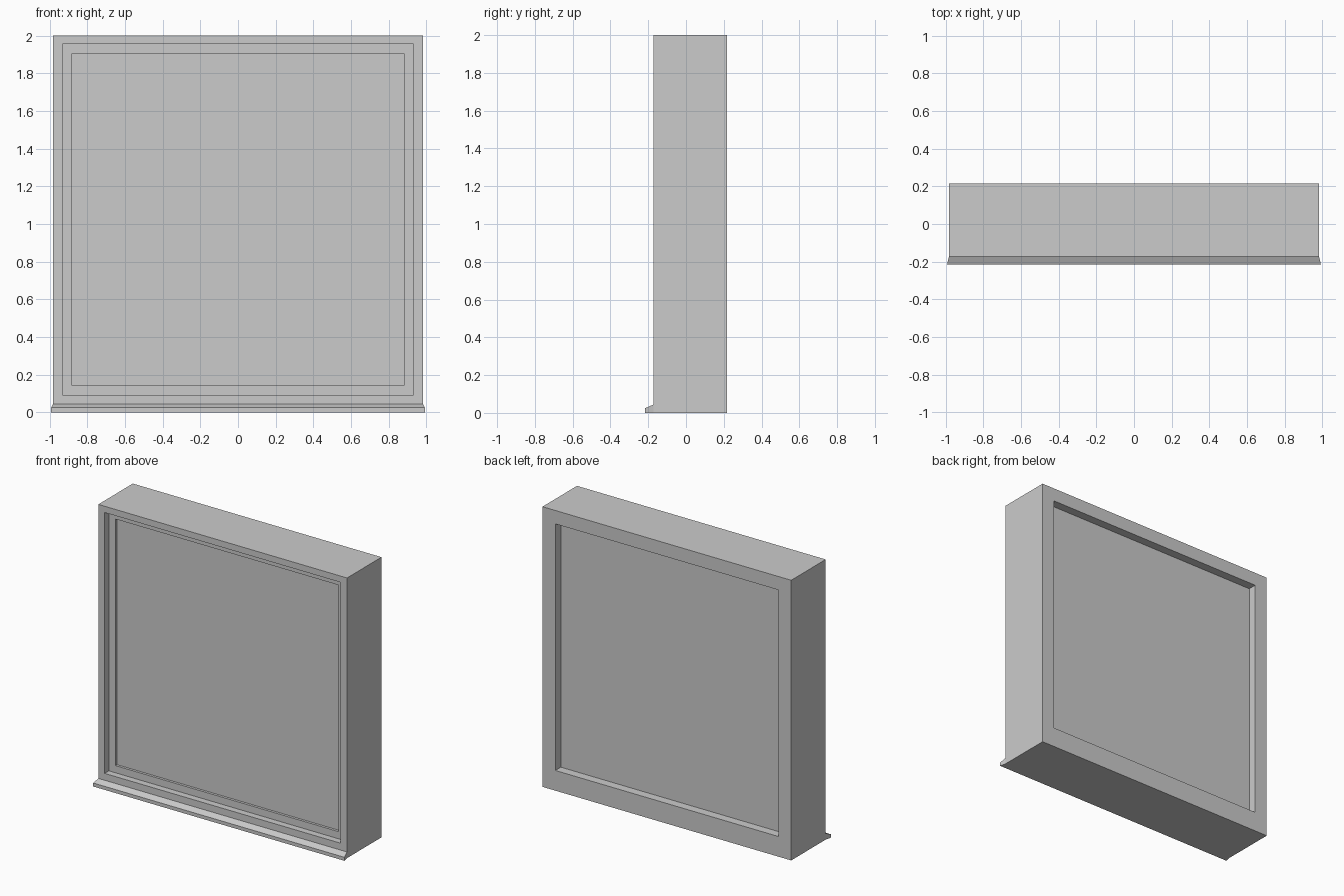
import bpy, bmesh

if "Cube" in bpy.data.objects:
    bpy.data.objects.remove(bpy.data.objects["Cube"])


def loft(name, rects, closed=False):
    """Skin a series of rectangles (half width, bottom z, top z, y)."""
    bm = bmesh.new()
    rings = [[bm.verts.new((x, y, z)) for x, z in
              ((-w, z0), (w, z0), (w, z1), (-w, z1))]
             for w, z0, z1, y in rects]
    pairs = list(zip(rings, rings[1:]))
    if closed:
        pairs.append((rings[-1], rings[0]))
    else:
        bm.faces.new(rings[0])
        bm.faces.new(rings[-1])
    for a, b in pairs:
        for i in range(4):
            j = (i + 1) % 4
            bm.faces.new((a[i], a[j], b[j], b[i]))
    bmesh.ops.recalc_face_normals(bm, faces=bm.faces)
    mesh = bpy.data.meshes.new(name)
    bm.to_mesh(mesh)
    bm.free()
    obj = bpy.data.objects.new(name, mesh)
    bpy.context.collection.objects.link(obj)
    return obj


FRONT, BACK = -0.173, 0.216
OUTER = (0.982, 0.0, 2.0)
REBATE = (0.932, 0.093, 1.955)
OPENING = (0.881, 0.144, 1.904)
LEDGE = FRONT + 0.048

# Frame with a stepped rebate on the front
loft("window_frame", [
    (*OUTER, BACK), (*OUTER, FRONT),
    (*REBATE, FRONT), (*REBATE, LEDGE),
    (*OPENING, LEDGE), (*OPENING, BACK),
], closed=True)

# Pane filling the opening, set back on both sides
loft("window_pane", [(*OPENING, LEDGE + 0.018), (*OPENING, BACK - 0.062)])

# Sloping sill, flared outward at the front
loft("window_sill", [(0.992, 0.0, 0.025, -0.216), (0.982, 0.0, 0.044, FRONT)])
